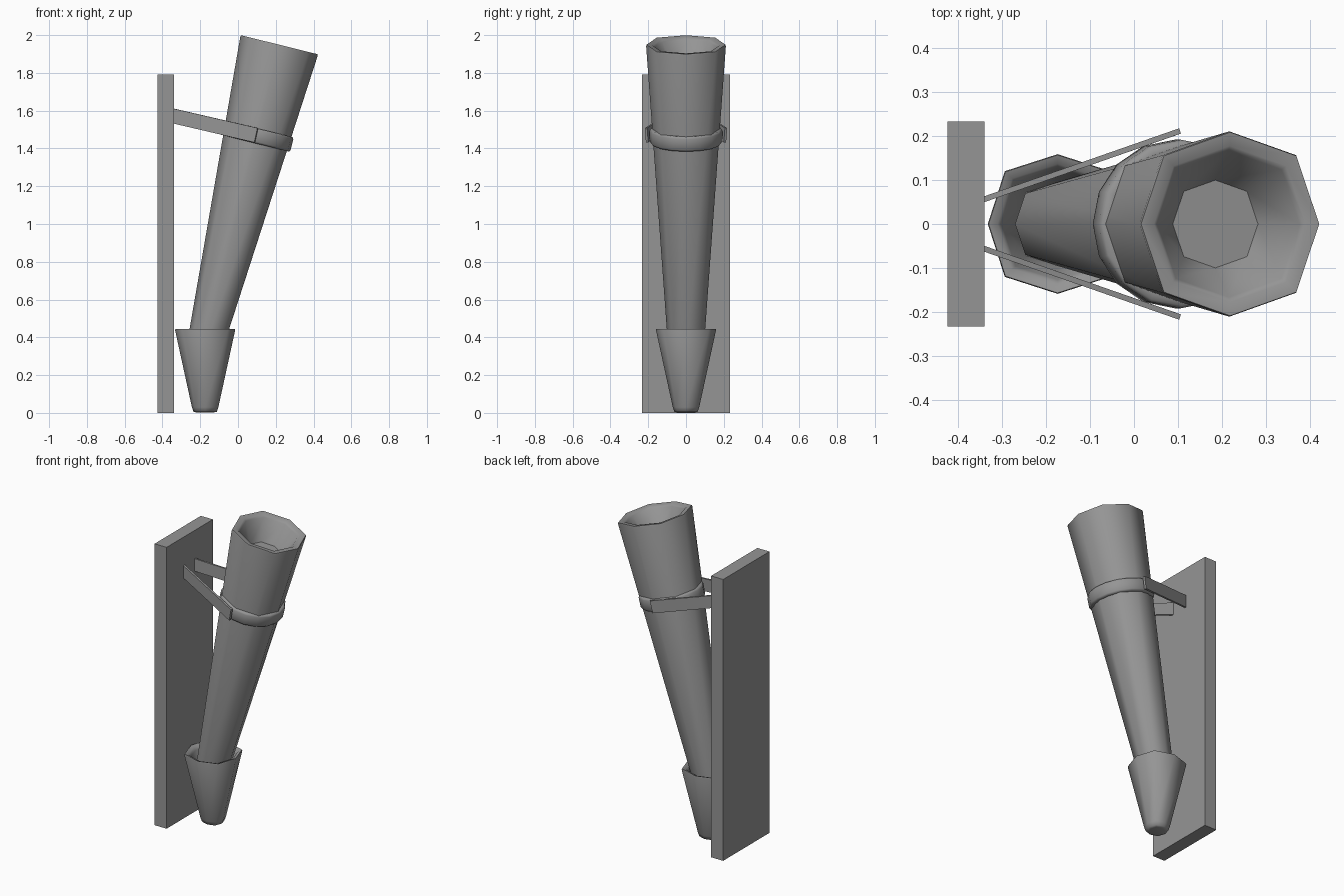
import bpy, bmesh, math
from mathutils import Matrix, Vector

if "Cube" in bpy.data.objects:
    bpy.data.objects.remove(bpy.data.objects["Cube"])

TILT = math.radians(13.9)
TORCH_TOP = Matrix.Translation((0.219, 0, 1.949)) @ Matrix.Rotation(TILT, 4, 'Y')


def finish(name, bm, smooth):
    bmesh.ops.recalc_face_normals(bm, faces=bm.faces)
    mesh = bpy.data.meshes.new(name)
    bm.to_mesh(mesh)
    bm.free()
    obj = bpy.data.objects.new(name, mesh)
    bpy.context.collection.objects.link(obj)
    if smooth:
        bpy.ops.object.select_all(action='DESELECT')
        obj.select_set(True)
        bpy.context.view_layer.objects.active = obj
        bpy.ops.object.shade_smooth_by_angle(angle=math.radians(60))
    return obj


def lathe(name, profile, matrix, sides=8, bulge=1.0, closed=False):
    """Revolve (radius, height) points; bulge widens every other corner."""
    bm = bmesh.new()
    rings = []
    for r, z in profile:
        ring = []
        for i in range(sides):
            a = 2 * math.pi * i / sides
            k = r * (bulge if i % 2 else 1.0)
            ring.append(bm.verts.new(matrix @ Vector((k * math.cos(a), k * math.sin(a), z))))
        rings.append(ring)
    pairs = list(zip(rings, rings[1:]))
    if closed:
        pairs.append((rings[-1], rings[0]))
    else:
        bm.faces.new(rings[0])
        bm.faces.new(rings[-1])
    for lo, hi in pairs:
        for i in range(sides):
            j = (i + 1) % sides
            bm.faces.new((lo[i], lo[j], hi[j], hi[i]))
    return finish(name, bm, True)


# Wall plate
bm = bmesh.new()
bmesh.ops.create_cube(bm, size=1, matrix=Matrix.Translation((-0.3825, 0, 0.896))
                      @ Matrix.Diagonal((0.085, 0.466, 1.792, 1)))
finish("wall_plate", bm, False)

# Tapered torch shaft with a hollow bowl at the top
lathe("torch_shaft",
      [(0.094, -1.66), (0.211, -0.008), (0.209, 0), (0.178, -0.003),
       (0.167, -0.015), (0.10, -0.14)],
      TORCH_TOP, bulge=1.05)

# Holder cup at the foot of the shaft
lathe("holder_cup",
      [(0.045, 0.002), (0.062, 0.006), (0.07, 0.03), (0.159, 0.438), (0.157, 0.445),
       (0.137, 0.438), (0.127, 0.42), (0.095, 0.29)],
      Matrix.Translation((-0.174, 0, 0)), bulge=1.07)

# Band around the shaft
lathe("band", [(0.17, -0.537), (0.185, -0.537), (0.192, -0.527), (0.192, -0.468),
               (0.186, -0.458), (0.17, -0.458)],
      TORCH_TOP, sides=16, closed=True)

# Bracket arms from plate to band, mirrored across y
for side, label in ((1, "back"), (-1, "front")):
    bm = bmesh.new()
    outline = [(-0.345, 0.055, 1.612), (0.105, 0.212, 1.508),
               (0.088, 0.206, 1.432), (-0.345, 0.055, 1.533)]
    layers = [[bm.verts.new((x - d * 0.33, side * (y + d), z)) for x, y, z in outline]
              for d in (-0.006, 0.006)]
    bm.faces.new(layers[0])
    bm.faces.new(layers[1])
    for i in range(4):
        j = (i + 1) % 4
        bm.faces.new((layers[0][i], layers[0][j], layers[1][j], layers[1][i]))
    finish("bracket_arm_" + label, bm, False)

# Grey finish for every part
grey = bpy.data.materials.new("dark_grey")
grey.diffuse_color = (0.3, 0.3, 0.3, 1)
grey.use_nodes = True
grey.node_tree.nodes["Principled BSDF"].inputs["Base Color"].default_value = grey.diffuse_color
for obj in bpy.context.collection.objects:
    obj.data.materials.append(grey)
